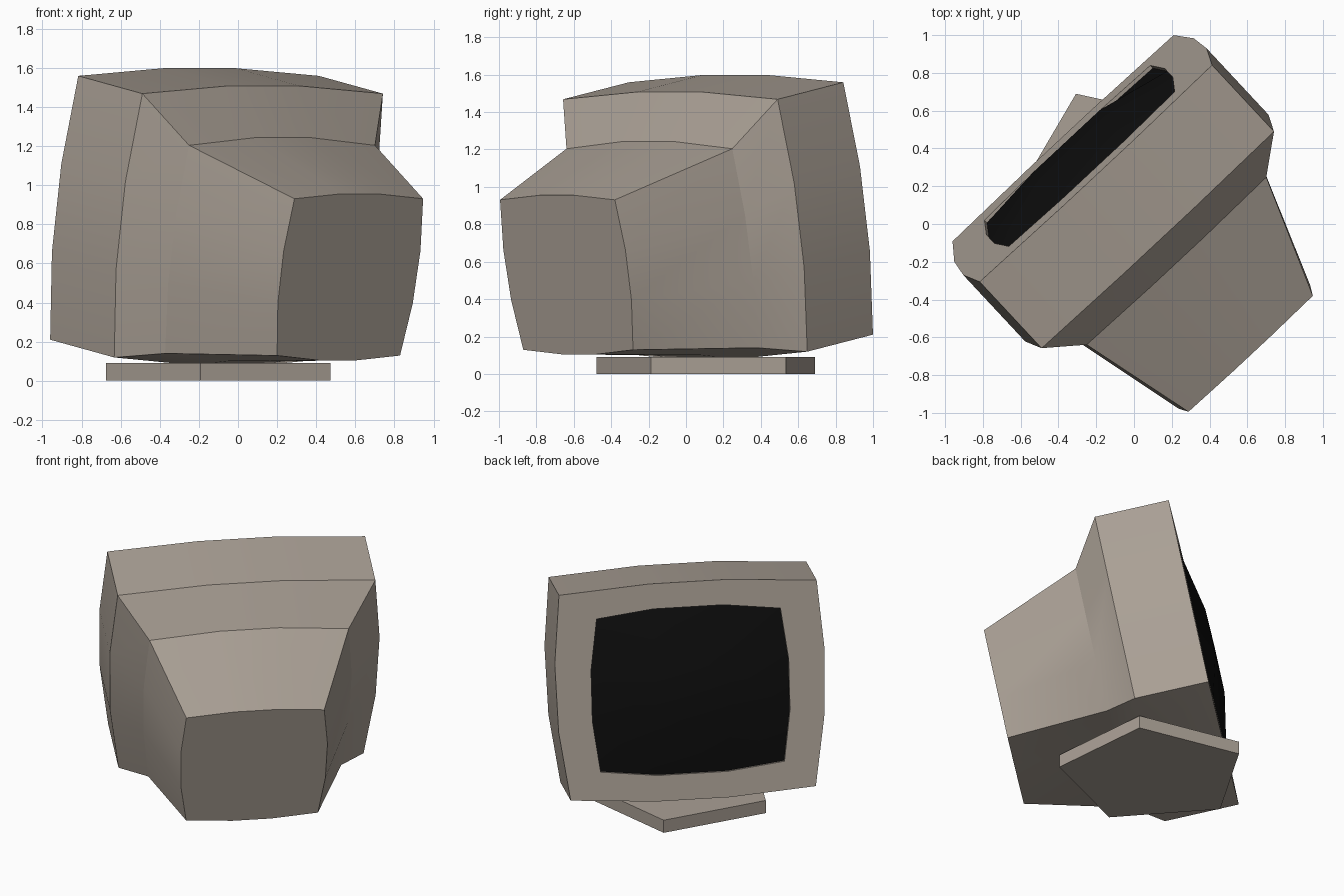
import bpy, bmesh, math
from mathutils import Matrix, Vector

if "Cube" in bpy.data.objects:
    bpy.data.objects.remove(bpy.data.objects["Cube"])

# local frame: x across the screen, y out of the screen, z up its tilted face
FRAME = Matrix.Rotation(math.radians(43), 4, 'Z') @ Matrix.Rotation(math.radians(10.7), 4, 'X')


def material(name, rgb):
    m = bpy.data.materials.new(name)
    m.diffuse_color = (*rgb, 1)
    m.use_nodes = True
    m.node_tree.nodes["Principled BSDF"].inputs["Base Color"].default_value = m.diffuse_color
    return m


def finish(bm, name, mat, smooth_angle, outward=True):
    if outward:
        bmesh.ops.recalc_face_normals(bm, faces=bm.faces)
    me = bpy.data.meshes.new(name)
    bm.to_mesh(me)
    bm.free()
    ob = bpy.data.objects.new(name, me)
    bpy.context.collection.objects.link(ob)
    me.materials.append(mat)
    bpy.ops.object.select_all(action='DESELECT')
    ob.select_set(True)
    bpy.context.view_layer.objects.active = ob
    bpy.ops.object.shade_smooth_by_angle(angle=math.radians(smooth_angle))
    return ob


def ring(depth, centre, top_half, low_half, low, high, side_bulge, end_bulge, k=0.3):
    """Bulged rectangle, three segments per side."""
    def side(t):
        bulge = side_bulge if 0 < t < 1 else 0
        return low_half + (top_half - low_half) * t + bulge, low + (high - low) * t
    right = [side(i / 3) for i in range(4)]
    pts = right + [(top_half * k, high + end_bulge), (-top_half * k, high + end_bulge)]
    pts += [(-x, z) for x, z in reversed(right)]
    pts += [(-low_half * k, low - end_bulge), (low_half * k, low - end_bulge)]
    return [FRAME @ Vector((x + centre, depth, z)) for x, z in pts]


beige = material("casing_taupe", (0.40, 0.35, 0.30))
black = material("screen_black", (0.004, 0.004, 0.004))

# casing: back panel, tapered tube housing, bezel, recessed screen opening
bezel = (0.035, 0.841, 0.80, 0.097, 1.47, 0.053, 0.04)
opening = (0.035, 0.60, 0.60, 0.275, 1.297, 0.045, 0.045, 0.38)
sections = [
    ring(-0.735, -0.017, 0.45, 0.43, 0.27, 1.086, 0.035, 0.025),
    ring(-0.068, 0.031, 0.65, 0.63, 0.155, 1.238, 0.035, 0.04),
    ring(0.128, *bezel),
    ring(0.617, *bezel),
    ring(0.617, *opening),
    ring(0.597, *opening),
]
bm = bmesh.new()
loops = [[bm.verts.new(p) for p in s] for s in sections]
bm.faces.new(loops[0])
for a, b in zip(loops, loops[1:]):
    for i in range(12):
        j = (i + 1) % 12
        bm.faces.new((a[i], a[j], b[j], b[i]))
finish(bm, "monitor_casing", beige, 25)

# screen: 4 x 4 patch on the opening, with the middle bulging forward
bm = bmesh.new()
o = [bm.verts.new(p) for p in sections[-1]]
inner = {(x, z): bm.verts.new(FRAME @ Vector((0.035 + x * 0.245, 0.69, 0.786 + z * 0.175)))
         for x in (-1, 1) for z in (-1, 1)}
rows = [
    [o[9], o[10], o[11], o[0]],
    [o[8], inner[-1, -1], inner[1, -1], o[1]],
    [o[7], inner[-1, 1], inner[1, 1], o[2]],
    [o[6], o[5], o[4], o[3]],
]
for a, b in zip(rows, rows[1:]):
    for i in range(3):
        bm.faces.new((a[i], b[i], b[i + 1], a[i + 1]))
finish(bm, "screen_glass", black, 35, outward=False)

# five-sided foot plate
bm = bmesh.new()
bmesh.ops.create_cone(bm, cap_ends=True, segments=5, radius1=0.617, radius2=0.617, depth=0.09)
first = math.atan2(bm.verts[0].co.y, bm.verts[0].co.x) if not bm.verts.ensure_lookup_table() else 0
bm.transform(Matrix.Translation((-0.06, 0.124, 0.045))
             @ Matrix.Rotation(math.radians(-30.4) - first, 4, 'Z'))
finish(bm, "foot_plate", beige, 25)
